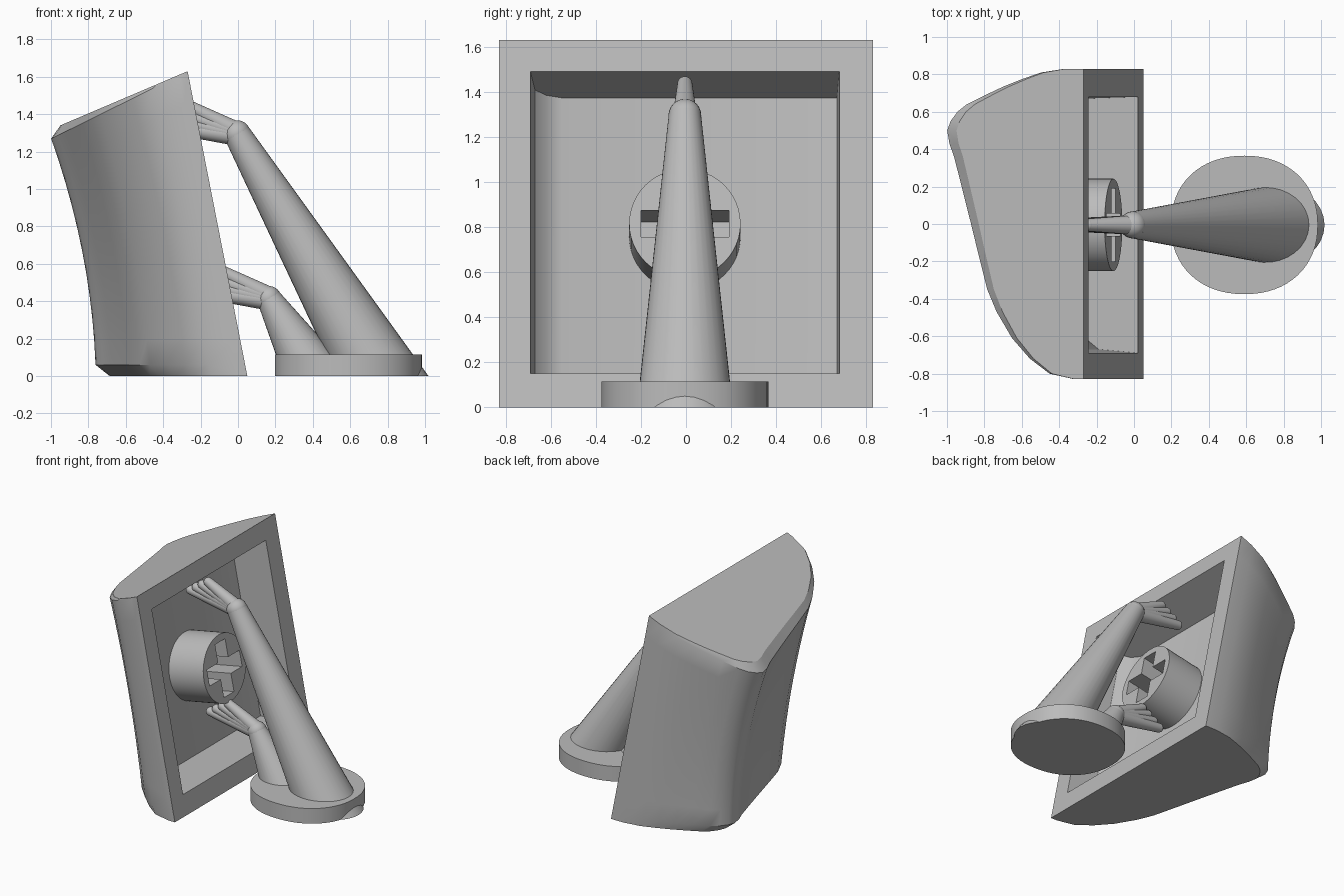
import bpy, bmesh, math
from mathutils import Matrix, Vector

if "Cube" in bpy.data.objects:
    bpy.data.objects.remove(bpy.data.objects["Cube"], do_unlink=True)

grey = bpy.data.materials.new("plain grey")
grey.use_nodes = True
COLOR = (0.5, 0.5, 0.5, 1)
grey.diffuse_color = COLOR
grey.node_tree.nodes["Principled BSDF"].inputs["Base Color"].default_value = COLOR

LEAN = 0.196      # the open side leans back by this much per unit of height
TOP_DROP = 0.393  # the top falls by this much per unit of depth
HEIGHT = 1.63


def make(name, bm):
    bmesh.ops.remove_doubles(bm, verts=bm.verts, dist=0.0005)
    bmesh.ops.recalc_face_normals(bm, faces=bm.faces)
    mesh = bpy.data.meshes.new(name)
    bm.to_mesh(mesh)
    bm.free()
    mesh.materials.append(grey)
    obj = bpy.data.objects.new(name, mesh)
    bpy.context.collection.objects.link(obj)
    return obj


def loft(name, rings):
    """Skin closed rings of points and cap both ends."""
    bm = bmesh.new()
    rows = [[bm.verts.new(p) for p in ring] for ring in rings]
    n = len(rows[0])
    for a, b in zip(rows, rows[1:]):
        for i in range(n):
            j = (i + 1) % n
            bm.faces.new((a[i], a[j], b[j], b[i]))
    bm.faces.new(rows[0])
    bm.faces.new(rows[-1])
    return make(name, bm)


def activate(obj):
    bpy.ops.object.select_all(action='DESELECT')
    obj.select_set(True)
    bpy.context.view_layer.objects.active = obj


def carve(obj, cutter):
    mod = obj.modifiers.new("cut", 'BOOLEAN')
    mod.operation = 'DIFFERENCE'
    mod.solver = 'EXACT'
    mod.object = cutter
    activate(obj)
    bpy.ops.object.modifier_apply(modifier=mod.name)
    bpy.data.objects.remove(cutter, do_unlink=True)


def smooth(obj, angle=32):
    activate(obj)
    bpy.ops.object.shade_smooth_by_angle(angle=math.radians(angle))


def place(d, y, z):
    """Depth behind the leaning open side, to world space."""
    return Vector((0.05 - LEAN * z - d, y, z))


# Curved shell: plan outline as (depth, y)
outline = [(0, .83), (.11, .83), (.25, .81), (.36, .775), (.47, .735), (.575, .69),
           (.685, .64), (.74, .6), (.78, .55), (.8, .5), (.787, .43), (.76, .36),
           (.715, .2), (.66, 0), (.62, -.15), (.565, -.35), (.51, -.47), (.42, -.61),
           (.315, -.72), (.2, -.8), (.054, -.83), (0, -.83)]


def shell_ring(t):
    bow = 1 - 0.24 * t * (1 - t)
    ring = []
    for d, y in outline:
        low = 0.06 * min(1, d / 0.2)
        high = HEIGHT - (TOP_DROP + 0.058) * d
        ring.append(place(d * bow, y, low + (high - low) * t))
    return ring


STEPS = 10
INSET = 0.92
rings = [[place(d * INSET, y, 0) for d, y in outline]]
rings += [shell_ring(i / STEPS) for i in range(STEPS + 1)]
rings += [[place(d * INSET, y, HEIGHT - TOP_DROP * d * INSET) for d, y in outline]]
shell = loft("shell", rings)

# Recess in the open side
recess = [(-.1, -.69), (0, -.69), (.21, -.67), (.27, -.62), (.3, -.55), (.3, .67), (0, .68), (-.1, .68)]
carve(shell, loft("recess_cutter", [[place(d, y, .15) for d, y in recess],
                                    [place(d, y, 1.49 - TOP_DROP * d) for d, y in recess]]))
smooth(shell)

# Round hub with a cross-shaped socket
normal = Vector((1, 0, LEAN)).normalized()
side = Vector((0, 1, 0))
up = normal.cross(side)
centre = place(0, -.005, .815)


def hub_ring(points, depth):
    return [centre + side * u + up * v - normal * depth for u, v in points]


SIDES = 48
circle = [(.247 * math.cos(math.tau * i / SIDES), .247 * math.sin(math.tau * i / SIDES))
          for i in range(SIDES)]
L, W = .195, .06
cross = []
for k in range(4):
    c, s = round(math.cos(k * math.pi / 2)), round(math.sin(k * math.pi / 2))
    cross += [(u * c - v * s, u * s + v * c) for u, v in ((L, -W), (L, W), (W, W))]
hub = loft("hub", [hub_ring(circle, 0), hub_ring(circle, .32)])
carve(hub, loft("cross_cutter", [hub_ring(cross, -.05), hub_ring(cross, .27)]))
smooth(hub)


# Base disc
def base_ring(z):
    ring = []
    for i in range(64):
        a = math.tau * i / 64
        c, s = math.cos(a), math.sin(a)
        ring.append((.59 + .393 * math.copysign(abs(c) ** .92, c),
                     -.005 + .37 * math.copysign(abs(s) ** .92, s), z))
    return ring


smooth(loft("base", [base_ring(0), base_ring(.115)]))


def limb(name, a, b, ra, rb, floor=False):
    """Tapered rod from a to b with rounded ends, optionally cut at the ground."""
    a, b = Vector(a), Vector(b)
    bm = bmesh.new()
    turn = (b - a).to_track_quat('Z', 'Y').to_matrix().to_4x4()
    bmesh.ops.create_cone(bm, cap_ends=True, segments=32, radius1=ra, radius2=rb,
                          depth=(b - a).length, matrix=Matrix.Translation((a + b) / 2) @ turn)
    if floor:
        cut = bmesh.ops.bisect_plane(bm, geom=bm.verts[:] + bm.edges[:] + bm.faces[:],
                                     plane_co=(0, 0, 0), plane_no=(0, 0, 1), clear_inner=True)
        rim = [e for e in cut["geom_cut"] if isinstance(e, bmesh.types.BMEdge)]
        bmesh.ops.holes_fill(bm, edges=rim)
    ends = [(a, ra)] if floor else [(b, rb)]
    for p, r in ends:
        bmesh.ops.create_uvsphere(bm, u_segments=24, v_segments=12, radius=r * 1.01,
                                  matrix=Matrix.Translation(p))
    smooth(make(name, bm))


def arm(name, joint, foot, r_joint, r_foot):
    """Arm from the joint through the foot point, run on into the ground."""
    joint, foot = Vector(joint), Vector(foot)
    grow = 1 + .3 / (foot - joint).length
    limb(name, joint, joint + (foot - joint) * grow,
         r_joint, r_joint + (r_foot - r_joint) * grow, floor=True)
    # Four fingers fanned upward, the lowest the longest
    for i in range(4):
        reach = .42 - .05 * i
        rise = .04 + .033 * i
        limb(f"{name}_finger_{i + 1}", joint + Vector((0, 0, -.012 + .008 * i)),
             joint + Vector((-reach + .03, 0, rise)), .052, .033)


arm("upper_arm", (-.005, -.005, 1.295), (.69, -.005, .115), .072, .2)
arm("lower_arm", (.165, -.005, .415), (.343, -.005, .115), .066, .135)
